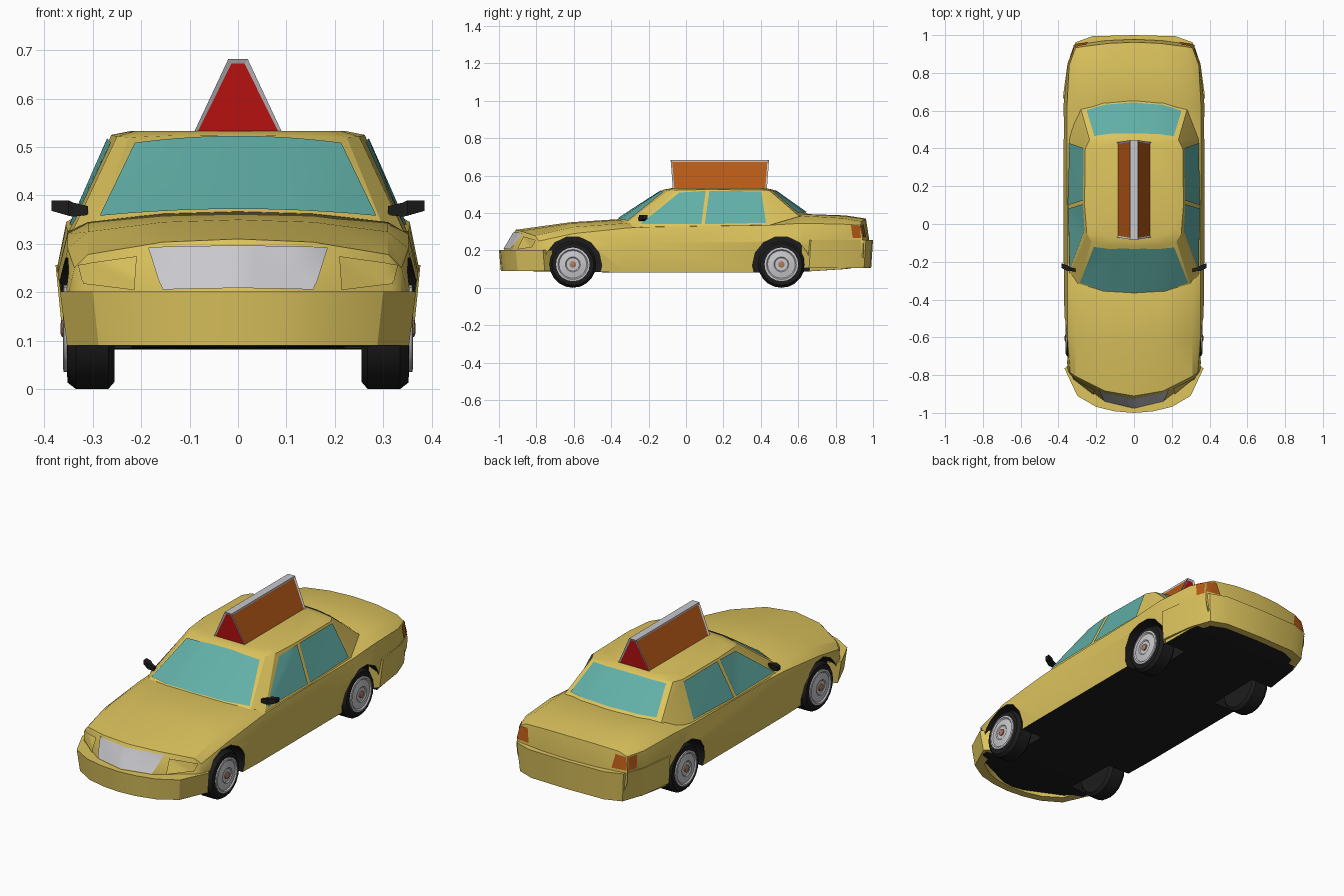
import bpy, bmesh, math
from mathutils import Vector
from mathutils.bvhtree import BVHTree

if "Cube" in bpy.data.objects:
    bpy.data.objects.remove(bpy.data.objects["Cube"])


def material(name, r, g, b):
    m = bpy.data.materials.new(name)
    m.use_nodes = True
    m.diffuse_color = (r, g, b, 1)
    bsdf = next(n for n in m.node_tree.nodes if n.type == "BSDF_PRINCIPLED")
    bsdf.inputs["Base Color"].default_value = (r, g, b, 1)
    return m


paint = material("yellow_paint", 0.72, 0.55, 0.11)
black = material("black_rubber", 0.012, 0.012, 0.012)
glass = material("teal_glass", 0.12, 0.43, 0.39)
silver = material("silver", 0.58, 0.58, 0.61)
orange = material("orange_panel", 0.47, 0.1, 0.008)
red = material("red_panel", 0.5, 0.006, 0.006)
bronze = material("bronze", 0.45, 0.2, 0.11)


def finish(bm, name, mats, angle=30):
    bmesh.ops.recalc_face_normals(bm, faces=bm.faces)
    mesh = bpy.data.meshes.new(name)
    bm.to_mesh(mesh)
    bm.free()
    obj = bpy.data.objects.new(name, mesh)
    bpy.context.collection.objects.link(obj)
    for m in mats:
        mesh.materials.append(m)
    bpy.ops.object.select_all(action="DESELECT")
    obj.select_set(True)
    bpy.context.view_layer.objects.active = obj
    if angle:
        bpy.ops.object.shade_smooth_by_angle(angle=math.radians(angle))
    return obj


def loft(rings, caps=True):
    """Skin a list of closed rings of points."""
    bm = bmesh.new()
    vs = [[bm.verts.new(p) for p in ring] for ring in rings]
    n = len(vs[0])
    for a, b in zip(vs, vs[1:]):
        for i in range(n):
            j = (i + 1) % n
            bm.faces.new((a[i], a[j], b[j], b[i]))
    if caps:
        ends = [bm.faces.new(vs[0]), bm.faces.new(vs[-1])]
        bmesh.ops.triangulate(bm, faces=ends)
    bmesh.ops.recalc_face_normals(bm, faces=bm.faces)
    return bm


def mirrored(half):
    """Close a half ring that starts and ends on the centre plane."""
    return half + [(-x, y, z) for x, y, z in reversed(half[1:-1])]


def lathe(profile, y, z, side, sides=20):
    """Spin (x, radius) pairs round a sideways axle."""
    turn = [2 * math.pi * k / sides for k in range(sides)]
    return loft([[(side * x, y + r * math.cos(t), z + r * math.sin(t)) for t in turn]
                 for x, r in profile])


# Lower body: y, bow, bottom (x, z), widest (x, z), shoulder (x, z), deck edge (x, z), crown z
stations = [
    (-0.975, 0.20, .30, .10, .335, .17, .335, .19, .32, .195, .20),
    (-0.91, 0.14, .33, .09, .35, .20, .338, .25, .31, .278, .31),
    (-0.62, 0.02, .345, .085, .367, .22, .352, .29, .31, .325, .35),
    (-0.36, 0.05, .35, .082, .371, .23, .352, .32, .31, .345, .367),
    (-0.2, 0, .35, .082, .372, .24, .352, .325, .30, .33, .33),
    (0.45, 0, .35, .082, .374, .25, .355, .335, .30, .34, .34),
    (0.62, 0, .35, .085, .374, .25, .355, .345, .29, .385, .395),
    (0.85, -0.01, .33, .10, .352, .25, .343, .34, .29, .372, .387),
    (0.962, -0.04, .29, .115, .32, .25, .31, .335, .27, .355, .37),
    (0.978, -0.04, .29, .12, .32, .20, .322, .25, .30, .262, .268),
]
rings = []
for y, bow, xb, zb, xw, zw, xs, zs, xd, zd, zt in stations:
    pts = [(0, zb), (xb, zb), (xw, zw), (xs, zs), (xd, zd),
           (xd / 2, zd + 0.8 * (zt - zd)), (0, zt)]
    rings.append(mirrored([(x, y + bow * (x / 0.36) ** 2, z) for x, z in pts]))
bm = loft(rings)
for f in bm.faces:
    f.normal_update()
    f.material_index = 1 if f.normal.z < -0.8 else 0
body = finish(bm, "lower_body", [paint, black], 0)

# Wheel arches cut out of the body, lined in black
axles = (-0.605, 0.51)
for y in axles:
    for s in (-1, 1):
        cutter = finish(lathe([(0.22, 0.155), (0.5, 0.155)], y, 0.12, s, 14),
                        "arch_cutter", [black], 0)
        cutter.hide_render = True
        mod = body.modifiers.new("arch", "BOOLEAN")
        mod.object = cutter
        mod.operation = "DIFFERENCE"
        mod.solver = "EXACT"
        mod.material_mode = "TRANSFER"
        bpy.context.view_layer.objects.active = body
        bpy.ops.object.modifier_apply(modifier=mod.name)
        bpy.data.objects.remove(cutter)
bpy.ops.object.select_all(action="DESELECT")
body.select_set(True)
bpy.context.view_layer.objects.active = body
bpy.ops.object.shade_smooth_by_angle(angle=math.radians(30))

# Cabin: base ring, eaves ring and roof
base = [(0, -.375, .36), (.16, -.365, .356), (.30, -.33, .335), (.345, -.27, .32),
        (.35, .09, .325), (.345, .45, .33), (.285, .62, .37), (.16, .655, .38), (0, .665, .385)]
eaves = [(0, -.12, .525), (.13, -.115, .524), (.225, -.095, .52), (.25, -.05, .522),
         (.262, .1, .525), (.258, .4, .523), (.235, .445, .521), (.13, .465, .523), (0, .47, .523)]
roof = [(x * .85, .18 + (y - .18) * .85, .533) for x, y, z in eaves]
cabin = finish(loft([mirrored(r) for r in (base, eaves, roof)]), "cabin", [paint], 25)

# Surface used to lay thin panels on
shell = bmesh.new()
shell.from_mesh(body.data)
shell.from_mesh(cabin.data)
tree = BVHTree.FromBMesh(shell)
shell.free()


def panel(name, corners, view, mat, arch=0.0, n=10, lift=0.005):
    """Project a four-cornered outline (seen from one view) onto the shell."""
    bm = bmesh.new()
    c = [Vector(p) for p in corners]
    grid = {}
    for i in range(n + 1):
        for j in range(n + 1):
            u, v = i / n, j / n
            a, b = c[0].lerp(c[1], u).lerp(c[3].lerp(c[2], u), v)
            b += arch * 4 * u * (1 - u)
            start, ray = {"front": ((a, -2, b), (0, 1, 0)), "back": ((a, 2, b), (0, -1, 0)),
                          "left": ((2, a, b), (-1, 0, 0)), "right": ((-2, a, b), (1, 0, 0))}[view]
            hit, normal, _, _ = tree.ray_cast(Vector(start), Vector(ray))
            if hit:
                if normal.dot(Vector(ray)) > 0:
                    normal = -normal
                grid[i, j] = bm.verts.new(hit + normal * lift)
    for i in range(n):
        for j in range(n):
            keys = [(i, j), (i + 1, j), (i + 1, j + 1), (i, j + 1)]
            if all(k in grid for k in keys):
                f = bm.faces.new([grid[k] for k in keys])
                f.normal_update()
                if f.normal.dot(Vector(ray)) > 0:
                    f.normal_flip()
    mesh_obj = finish(bm, name, [mat])
    # keep the panel facing outwards
    mesh = mesh_obj.data
    if sum(p.normal.dot(Vector(ray)) for p in mesh.polygons) > 0:
        mesh.flip_normals()


# Glass, grille and lamps
panel("windscreen", [(-.285, .354), (.285, .354), (.212, .505), (-.212, .505)], "front", glass, .014)
panel("rear_window", [(-.25, .396), (.25, .396), (.21, .512), (-.21, .512)], "back", glass, .006)
panel("grille", [(-.155, .203), (.155, .203), (.183, .291), (-.183, .291)], "front", silver, .003)
for s, side in ((1, "left"), (-1, "right")):
    panel(side + "_front_window", [(-.245, .338), (.082, .338), (.105, .516), (-.035, .507)], side, glass)
    panel(side + "_rear_window", [(.1, .338), (.428, .345), (.402, .513), (.125, .516)], side, glass)
    panel(side + "_headlamp", [(s * .21, .202), (s * .315, .215), (s * .325, .255), (s * .205, .272)],
          "front", paint, lift=.008)
    panel(side + "_tail_lamp_side", [(.89, .266), (.936, .266), (.932, .33), (.88, .335)], side, orange)
    panel(side + "_tail_lamp_back", [(s * .24, .27), (s * .318, .27), (s * .307, .333), (s * .255, .342)],
          "back", orange)


# Bumpers: a closed strip swept round each end
def bumper(name, path, z_low, z_high, inward):
    full = [(-x, y) for x, y in reversed(path[1:])] + path
    finish(loft([[(x, y, z_high), (x * .96, y + inward * .2, z_low),
                  (x * .86, y + inward, z_low), (x * .86, y + inward, z_high)] for x, y in full]),
           name, [paint], 25)


bumper("front_bumper", [(0, -1), (.1, -.992), (.2, -.968), (.3, -.91), (.368, -.765)], .09, .202, .05)
bumper("rear_bumper", [(0, 1), (.22, .994), (.31, .962), (.352, .85), (.377, .668)], .105, .256, -.05)

# Wheels
for y, end in zip(axles, ("front", "rear")):
    for s, side in ((1, "left"), (-1, "right")):
        name = f"{end}_{side}_"
        finish(lathe([(.255, .11), (.268, .125), (.335, .125), (.352, .112), (.354, .085)],
                     y, .125, s), name + "tyre", [black])
        finish(lathe([(.34, .09), (.36, .09), (.362, .08), (.356, .074), (.362, .04), (.358, .035)],
                     y, .125, s), name + "rim", [silver])
        finish(lathe([(.35, .018), (.364, .018), (.367, .01)], y, .125, s, 10),
               name + "hub", [bronze])

# Door mirrors: tapered pods leaning outwards
for s, side in ((1, "left"), (-1, "right")):
    sections = [(.31, -.245, .008, .36, .378), (.34, -.238, .01, .356, .385),
                (.35, -.235, .015, .358, .39), (.385, -.22, .013, .368, .39)]
    finish(loft([[(s * x, y - d, lo), (s * x, y + d, lo), (s * x, y + d, hi), (s * x, y - d, hi)]
                 for x, y, d, lo, hi in sections]), side + "_mirror", [black], 20)

# Roof sign: silver wedge with inset coloured faces
bm = loft([[(-.095, y0, .522), (.095, y0, .522), (.02, y1, .682), (-.02, y1, .682)]
           for y0, y1 in ((-.07, -.082), (.432, .444))], caps=False)
for y_side in (-1, 1):
    edges = [e for e in bm.edges if e.is_boundary and sum(v.co.y - .18 for v in e.verts) * y_side > 0]
    bmesh.ops.contextual_create(bm, geom=edges)
bmesh.ops.recalc_face_normals(bm, faces=bm.faces)
for f in [f for f in bm.faces if abs(f.normal.z) < 0.9]:
    f.material_index = 2 if abs(f.normal.y) > 0.7 else 1
    kind = f.material_index
    rim = bmesh.ops.inset_individual(bm, faces=[f], thickness=0.012, depth=-0.004)["faces"]
    for r in rim:
        r.material_index = 0
    f.material_index = kind
finish(bm, "roof_sign", [silver, orange, red], 0)
